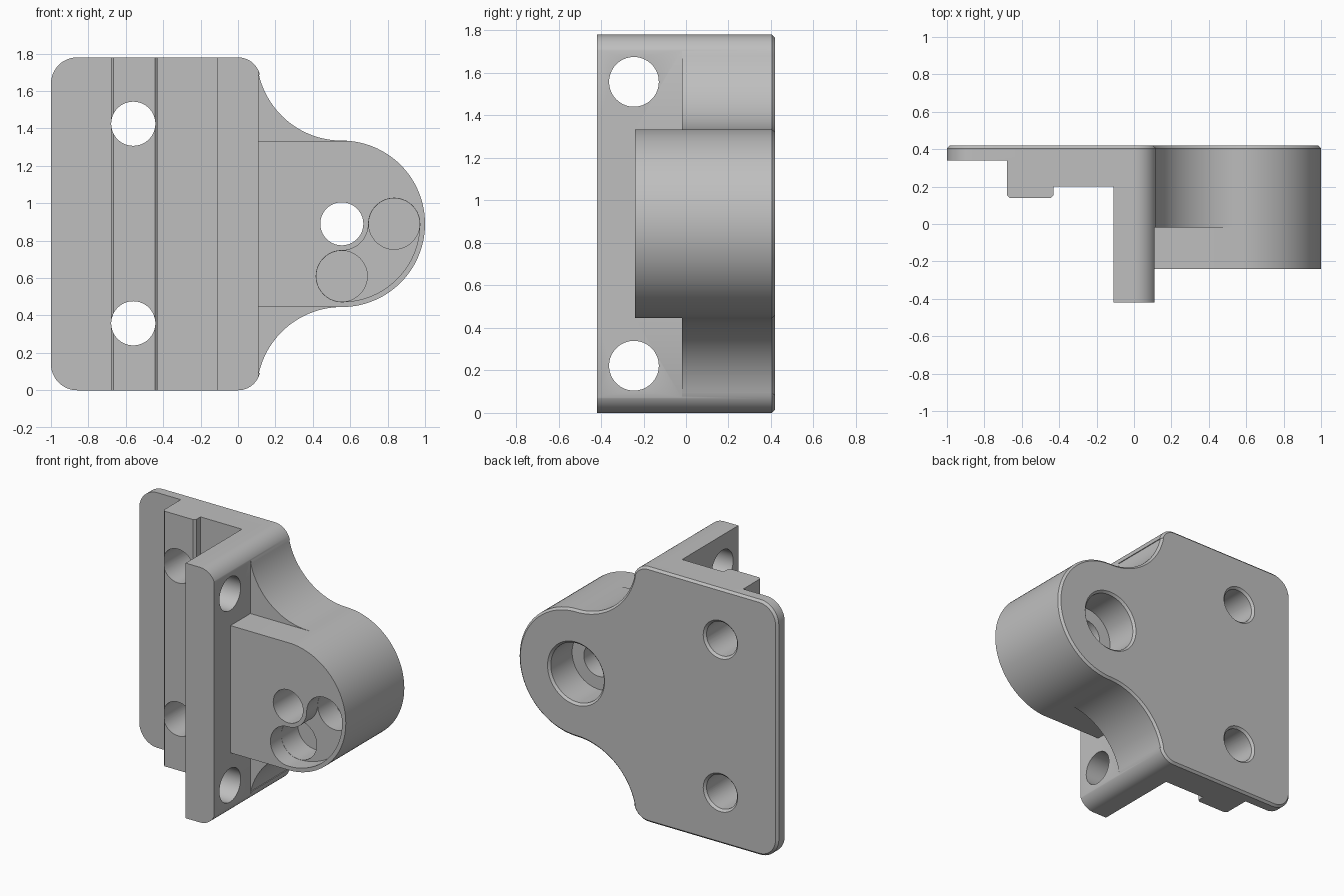
import bpy, bmesh
from math import sin, cos, radians, pi, atan2
from mathutils import Matrix, Vector

cube = bpy.data.objects.get("Cube")
if cube:
    bpy.data.objects.remove(cube, do_unlink=True)

grey = bpy.data.materials.new("light_grey")
grey.use_nodes = True
grey.diffuse_color = (0.52, 0.52, 0.52, 1)
grey.node_tree.nodes["Principled BSDF"].inputs["Base Color"].default_value = (0.52, 0.52, 0.52, 1)

TOP = 1.78
MID = TOP / 2
BOSS_X, BOSS_R = 0.555, 0.445


def finish(bm, name):
    bmesh.ops.recalc_face_normals(bm, faces=bm.faces)
    mesh = bpy.data.meshes.new(name)
    bm.to_mesh(mesh)
    bm.free()
    mesh.materials.append(grey)
    obj = bpy.data.objects.new(name, mesh)
    bpy.context.collection.objects.link(obj)
    return obj


def arc(cx, cz, r, a0, a1, n):
    """Points on an arc, angles in degrees."""
    steps = [radians(a0 + (a1 - a0) * i / n) for i in range(n + 1)]
    return [(cx + r * cos(a), cz + r * sin(a)) for a in steps]


def prism(name, pts, lo, hi, axis, chamfer=0):
    """Extrude a profile along y (points are x, z) or z (points are x, y)."""
    bm = bmesh.new()
    place = (lambda p, h: (p[0], h, p[1])) if axis == "y" else (lambda p, h: (p[0], p[1], h))
    clean = [p for i, p in enumerate(pts) if (Vector(p) - Vector(pts[i - 1])).length > 1e-4]
    base = bm.faces.new([bm.verts.new(place(p, lo)) for p in clean])
    new = bmesh.ops.extrude_face_region(bm, geom=[base])["geom"]
    verts = [g for g in new if isinstance(g, bmesh.types.BMVert)]
    delta = Vector(place((0, 0), hi - lo))
    bmesh.ops.translate(bm, vec=delta, verts=verts)
    if chamfer:
        cap = [g for g in new if isinstance(g, bmesh.types.BMFace)][0]
        bmesh.ops.bevel(bm, geom=list(cap.edges), offset=chamfer, segments=1,
                        profile=0.5, affect="EDGES")
    return finish(bm, name)


def rod(name, centre, r1, r2, length, axis="y"):
    """Cylinder or cone along +y or +x, centred on a point."""
    turn = Matrix.Rotation(-pi / 2, 4, "X") if axis == "y" else Matrix.Rotation(pi / 2, 4, "Y")
    bm = bmesh.new()
    bmesh.ops.create_cone(bm, cap_ends=True, segments=64, radius1=r1, radius2=r2,
                          depth=length, matrix=Matrix.Translation(centre) @ turn)
    return finish(bm, name)


def hole_y(name, x, z, r, lo, hi):
    return rod(name, (x, (lo + hi) / 2, z), r, r, hi - lo)


def box(name, x0, x1, z0, z1, lo, hi):
    return prism(name, [(x0, z0), (x1, z0), (x1, z1), (x0, z1)], lo, hi, "y")


# Front outline: upper half, then mirrored for the lower half
fillet_z, fillet_r = 1.79, 0.455
corner_z = 1.66
lean = math_angle = atan2(fillet_z - corner_z, BOSS_X) * 180 / pi
upper = arc(-0.86, TOP - 0.14, 0.14, 180, 90, 12)
upper += arc(0, corner_z, 0.12, 90, lean, 12)
upper += arc(BOSS_X, fillet_z, fillet_r, 180 + lean, 270, 24)
upper += arc(BOSS_X, MID, BOSS_R, 90, 0, 28)[1:]
lower = [(x, TOP - z) for x, z in reversed(upper[:-1])]
bracket = prism("bracket_body", upper + lower, -0.6, 0.42, "y", chamfer=0.015)

# Stepped footprint: thin plate, rib, web, wall and boss
c = 0.015
steps = [(-1.2, 0.6), (-1.2, 0.34), (-0.68, 0.34), (-0.68, 0.14 + c), (-0.68 + c, 0.14),
         (-0.43 - c, 0.14), (-0.43, 0.14 + c), (-0.43, 0.2), (-0.11, 0.2), (-0.11, -0.42),
         (0.11, -0.42), (0.11, -0.24), (1.2, -0.24), (1.2, 0.6)]
footprint = prism("footprint", steps, -0.2, TOP + 0.2, "z")

cutters = []
for side, low in (("upper", False), ("lower", True)):
    # Relief beside the boss
    z0, z1 = MID + BOSS_R - 0.001, TOP + 0.3
    if low:
        z0, z1 = TOP - z1, TOP - z0
    cutters.append(box(side + "_relief", 0.11, 0.6, z0, z1, -0.8, -0.02))
    # Plate hole with chamfered rear rim
    z = 0.358 if low else 1.425
    cutters.append(hole_y(side + "_plate_hole", -0.56, z, 0.118, -0.8, 0.8))
    cutters.append(rod(side + "_plate_rim", (-0.56, 0.42, z), 0.118, 0.148, 0.03))
    # Cross hole in the wall
    z = 0.222 if low else TOP - 0.222
    cutters.append(rod(side + "_wall_hole", (0, -0.245, z), 0.117, 0.117, 0.5, "x"))

# Boss bore, rear counterbore and its rim
cutters.append(hole_y("boss_bore", BOSS_X, MID, 0.115, -0.8, 0.8))
cutters.append(hole_y("counterbore", BOSS_X, MID, 0.205, 0.17, 0.8))
cutters.append(rod("counterbore_rim", (BOSS_X, 0.42, MID), 0.205, 0.235, 0.03))

# Curved slot around the bore, with a deeper round pocket at each end
mid_r, half = 0.28, 0.137
slot = arc(BOSS_X, MID, mid_r + half, -90, 0, 32)
slot += arc(BOSS_X + mid_r, MID, half, 0, 180, 32)
slot += arc(BOSS_X, MID, mid_r - half, 0, -90, 24)
slot += arc(BOSS_X, MID - mid_r, half, 90, 270, 32)
cutters.append(prism("curved_slot", slot, -0.6, -0.12, "y"))
for name, dx, dz in (("side_pocket", mid_r, 0), ("low_pocket", 0, -mid_r)):
    cutters.append(hole_y(name, BOSS_X + dx, MID + dz, half - 0.001, -0.7, 0.06))

# Combine the parts and discard the cutters
bpy.ops.object.select_all(action="DESELECT")
bpy.context.view_layer.objects.active = bracket
bracket.select_set(True)
for tool, mode in [(footprint, "INTERSECT")] + [(t, "DIFFERENCE") for t in cutters]:
    tool.hide_render = True
    mod = bracket.modifiers.new(tool.name, "BOOLEAN")
    mod.operation = mode
    mod.solver = "EXACT"
    mod.object = tool
    bpy.ops.object.modifier_apply(modifier=mod.name)
    bpy.data.objects.remove(tool, do_unlink=True)

bpy.ops.object.shade_smooth_by_angle(angle=radians(25))
